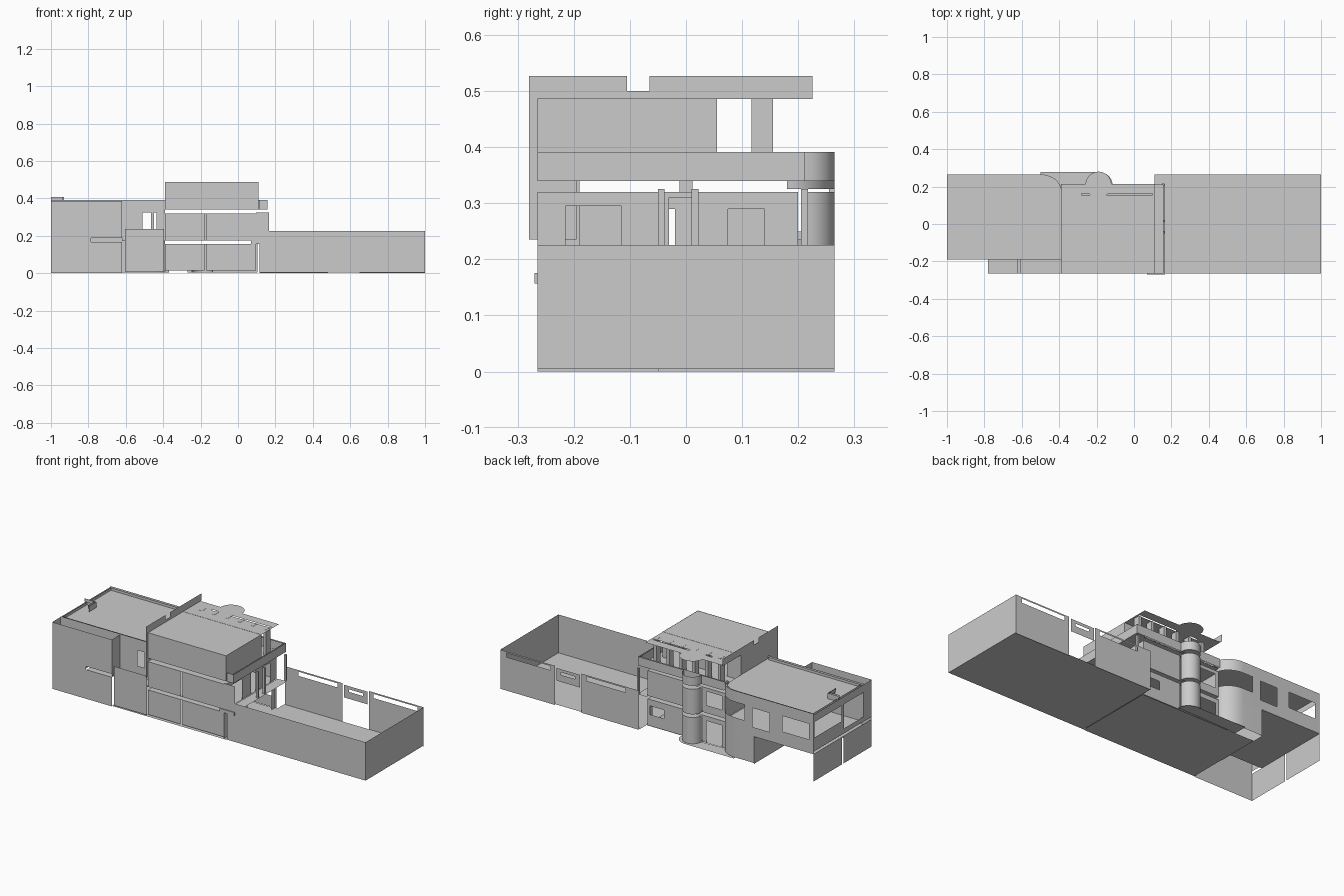
import bpy, bmesh
from math import sin, cos, pi, radians

if "Cube" in bpy.data.objects:
    bpy.data.objects.remove(bpy.data.objects["Cube"])


def finish(name, bm):
    bmesh.ops.remove_doubles(bm, verts=bm.verts, dist=1e-5)
    me = bpy.data.meshes.new(name)
    bm.to_mesh(me)
    bm.free()
    ob = bpy.data.objects.new(name, me)
    bpy.context.collection.objects.link(ob)
    return ob


def sheet(name, axis, c, u0, u1, v0, v1, holes=()):
    """Thin panel perpendicular to an axis, with rectangular openings."""
    us = sorted({u0, u1, *[h[i] for h in holes for i in (0, 1)]})
    vs = sorted({v0, v1, *[h[i] for h in holes for i in (2, 3)]})
    put = {'x': lambda u, v: (c, u, v), 'y': lambda u, v: (u, c, v),
           'z': lambda u, v: (u, v, c)}[axis]
    bm = bmesh.new()
    for a, b in zip(us, us[1:]):
        for d, e in zip(vs, vs[1:]):
            m, n = (a + b) / 2, (d + e) / 2
            if any(h[0] < m < h[1] and h[2] < n < h[3] for h in holes):
                continue
            bm.faces.new([bm.verts.new(put(*p)) for p in ((a, d), (b, d), (b, e), (a, e))])
    return finish(name, bm)


def ribbon(name, pts, z0, z1):
    """Upright strip following a plan path."""
    bm = bmesh.new()
    lo = [bm.verts.new((x, y, z0)) for x, y in pts]
    hi = [bm.verts.new((x, y, z1)) for x, y in pts]
    for i in range(len(pts) - 1):
        bm.faces.new((lo[i], lo[i + 1], hi[i + 1], hi[i]))
    return finish(name, bm)


def plate(name, pts, z):
    bm = bmesh.new()
    bm.faces.new([bm.verts.new((x, y, z)) for x, y in pts])
    return finish(name, bm)


def box(name, x0, x1, y0, y1, z0, z1):
    bm = bmesh.new()
    bmesh.ops.create_cube(bm, size=1)
    for v in bm.verts:
        v.co = ((x0 + x1) / 2 + v.co.x * (x1 - x0), (y0 + y1) / 2 + v.co.y * (y1 - y0),
                (z0 + z1) / 2 + v.co.z * (z1 - z0))
    return finish(name, bm)


def arc(cx, cy, rx, ry, a0, a1, n=12):
    return [(cx + rx * cos(radians(a0 + (a1 - a0) * i / n)),
             cy + ry * sin(radians(a0 + (a1 - a0) * i / n))) for i in range(n + 1)]


F, B = -0.265, 0.265          # front and back planes
corner = arc(-0.5, 0.18, 0.11, 0.085, 0, 90)      # rounded corner of the left wing
tower = arc(-0.19, 0.21, 0.055, 0.055, 0, 180)    # stair tower half round

# Walled yard
sheet("yard_floor", 'z', 0.005, 0.11, 1, F, B)
sheet("yard_front_wall", 'y', F, 0.115, 1, 0.005, 0.226)
sheet("yard_end_wall", 'x', 1, F, B, 0.005, 0.226)
sheet("yard_back_wall", 'y', B, 0.115, 1, 0, 0.226,
      [(0.2, 0.45, 0.193, 0.217), (0.48, 0.65, 0, 0.226), (0.68, 0.96, 0.193, 0.217)])
sheet("yard_gate", 'y', 0.268, 0.49, 0.64, 0.145, 0.218, [(0.52, 0.61, 0.185, 0.2)])

# Ground floor
sheet("ground_floor", 'z', 0.003, -0.62, 0.11, F, 0.2)
plate("entry_floor", [(-0.5, 0.2), (-0.5, 0.278), (-0.19, 0.278)]
      + arc(-0.19, 0.21, 0.075, 0.068, 90, 0), 0.004)
for i, (a, b) in enumerate(((-0.39, -0.18), (-0.17, 0.095))):
    sheet(f"ground_front_wall_{i}", 'y', F, a, b, 0.015, 0.157)
    sheet(f"first_front_wall_{i}", 'y', F, a, b, 0.175, 0.32)
sheet("service_front_wall", 'y', F, -0.605, -0.395, 0.01, 0.235)
sheet("service_side_wall", 'x', -0.62, -0.05, B, 0.0, 0.157)
sheet("ground_right_wall", 'x', 0.095, F, 0.2, 0.005, 0.157, [(-0.05, 0.17, 0.005, 0.14)])
sheet("ground_back_wall", 'y', 0.2, -0.135, 0.105, 0.005, 0.157, [(0.0, 0.09, 0.07, 0.12)])
sheet("entry_back_wall", 'y', 0.2, -0.39, -0.245, 0.005, 0.157, [(-0.37, -0.27, 0.005, 0.13)])
ribbon("ground_curved_wall", corner + [(-0.62, B)], 0.005, 0.157)

# Slabs between floors
for z, n in ((0.157, "ground_ceiling"), (0.175, "first_floor"),
             (0.32, "first_ceiling"), (0.34, "second_floor")):
    sheet(n, 'z', z, -0.39, 0.105, F, 0.2)
    plate(n + "_tower", tower, z)
sheet("first_balcony_slab", 'z', 0.172, 0.105, 0.165, F, 0.21)
box("slab_nose", 0.07, 0.165, -0.27, -0.255, 0.157, 0.176)

# First floor of the main block
sheet("first_corner_fin", 'y', F, 0.095, 0.165, 0.175, 0.325)
sheet("first_right_wall", 'x', 0.105, F, 0.2, 0.175, 0.32,
      [(-0.215, -0.115, 0.175, 0.295), (-0.03, 0.01, 0.175, 0.31), (0.075, 0.14, 0.175, 0.29)])
for y in (-0.05, 0.01, 0.205):
    box("balcony_post", 0.15, 0.162, y, y + 0.012, 0.175, 0.325)
sheet("first_back_wall_right", 'y', 0.2, -0.135, 0.105, 0.175, 0.32)
sheet("first_back_wall_left", 'y', 0.2, -0.39, -0.245, 0.175, 0.32,
      [(-0.37, -0.27, 0.22, 0.3)])
sheet("first_party_wall", 'x', -0.39, -0.19, 0.2, 0.175, 0.32, [(-0.1, -0.02, 0.175, 0.29)])

# Stair tower
ribbon("tower_ground", tower, 0.005, 0.157)
ribbon("tower_first", tower, 0.175, 0.32)

# Second floor with wrap-around balcony
sheet("second_front_wall", 'y', F, -0.39, 0.11, 0.34, 0.487)
sheet("second_right_wall", 'x', 0.11, F, 0.055, 0.34, 0.487)
sheet("second_back_wall", 'y', 0.055, -0.39, 0.11, 0.34, 0.487,
      [(-0.3, -0.2, 0.34, 0.46), (-0.1, 0.08, 0.34, 0.46)])
for i in range(6):
    x = -0.33 + i * 0.082
    box("roof_column", x, x + 0.018, 0.117, 0.155, 0.34, 0.487)
path = [(0.115, F), (0.157, F), (0.157, 0.212)] + tower + [(-0.39, 0.21)]
ribbon("balcony_parapet", path, 0.34, 0.391)
ribbon("balcony_parapet_inner", [(0.15, F), (0.15, 0.203), (-0.39, 0.203)], 0.34, 0.391)
sheet("balcony_slab", 'z', 0.34, 0.105, 0.157, F, 0.212)

# Main roof, round canopy and the tall side fin
sheet("main_roof", 'z', 0.486, -0.39, 0.11, F, 0.215, [(-0.28, 0.1, 0.154, 0.163)])
plate("round_canopy", arc(-0.19, 0.21, 0.07, 0.07, 0, 345, 23), 0.488)
sheet("fin_top", 'x', -0.39, -0.28, 0.225, 0.486, 0.527, [(-0.105, -0.065, 0.5, 0.527)])
sheet("fin_wall", 'x', -0.39, -0.28, 0.055, 0.34, 0.486)
sheet("fin_lower", 'x', -0.39, -0.28, -0.195, 0.235, 0.34)

# Left wing: outer walls over an open carport
sheet("wing_front_wall", 'y', F, -1, -0.62, 0, 0.385, [(-0.785, -0.62, 0.168, 0.187)])
sheet("wing_side_lower_front", 'x', -1, F, -0.006, 0, 0.157)
sheet("wing_side_lower_back", 'x', -1, 0.006, B, 0, 0.157)
sheet("wing_side_upper", 'x', -1, F, B, 0.172, 0.385,
      [(-0.19, -0.012, 0.2, 0.34), (0.012, 0.255, 0.25, 0.34)])
sheet("wing_return_wall", 'x', -0.62, F, -0.19, 0.172, 0.385)
sheet("well_slab_left", 'z', 0.168, -0.78, -0.62, F, -0.19)
sheet("well_slab_right", 'z', 0.172, -0.61, -0.39, F, -0.19)
outline = [(-1, -0.19), (-0.39, -0.19)] + corner + [(-1, B)]
for n, z in (("wing_soffit", 0.157), ("wing_floor", 0.172), ("wing_roof", 0.372)):
    plate(n, outline, z)
curve = corner + [(-0.56, B)]
ribbon("wing_slab_edge", corner + [(-1, B)], 0.157, 0.172)
ribbon("curved_sill", curve, 0.172, 0.235)
ribbon("curved_parapet", curve, 0.325, 0.39)
sheet("wing_back_wall", 'y', B, -1, -0.56, 0.172, 0.39,
      [(-0.72, -0.61, 0.21, 0.32), (-0.97, -0.8, 0.235, 0.325)])
ribbon("wing_inner_parapet", arc(-0.5, 0.18, 0.1, 0.075, 0, 90) + [(-0.99, 0.256), (-0.99, -0.18),
       (-0.4, -0.18)], 0.372, 0.387)
sheet("wing_recess_wall", 'y', -0.19, -1, -0.39, 0.172, 0.39,
      [(-0.51, -0.465, 0.235, 0.325), (-0.45, -0.437, 0.235, 0.325),
       (-0.785, -0.62, 0.172, 0.187)])

# Roof vent screen
sheet("vent_screen", 'x', -0.93, -0.03, 0.037, 0.372, 0.405)
sheet("vent_return", 'y', 0.037, -1, -0.93, 0.372, 0.405)
ribbon("vent_cap_edge", [(-1, 0.03), (-0.937, 0.03), (-0.937, -0.03), (-0.93, -0.03)], 0.39, 0.408)

# Smooth only the gently curved walls
bpy.ops.object.select_all(action='DESELECT')
for ob in bpy.data.objects:
    if any(k in ob.name for k in ("tower_", "curved", "parapet")) and ob.data.polygons:
        ob.select_set(True)
        bpy.context.view_layer.objects.active = ob
bpy.ops.object.shade_smooth_by_angle(angle=radians(30))
